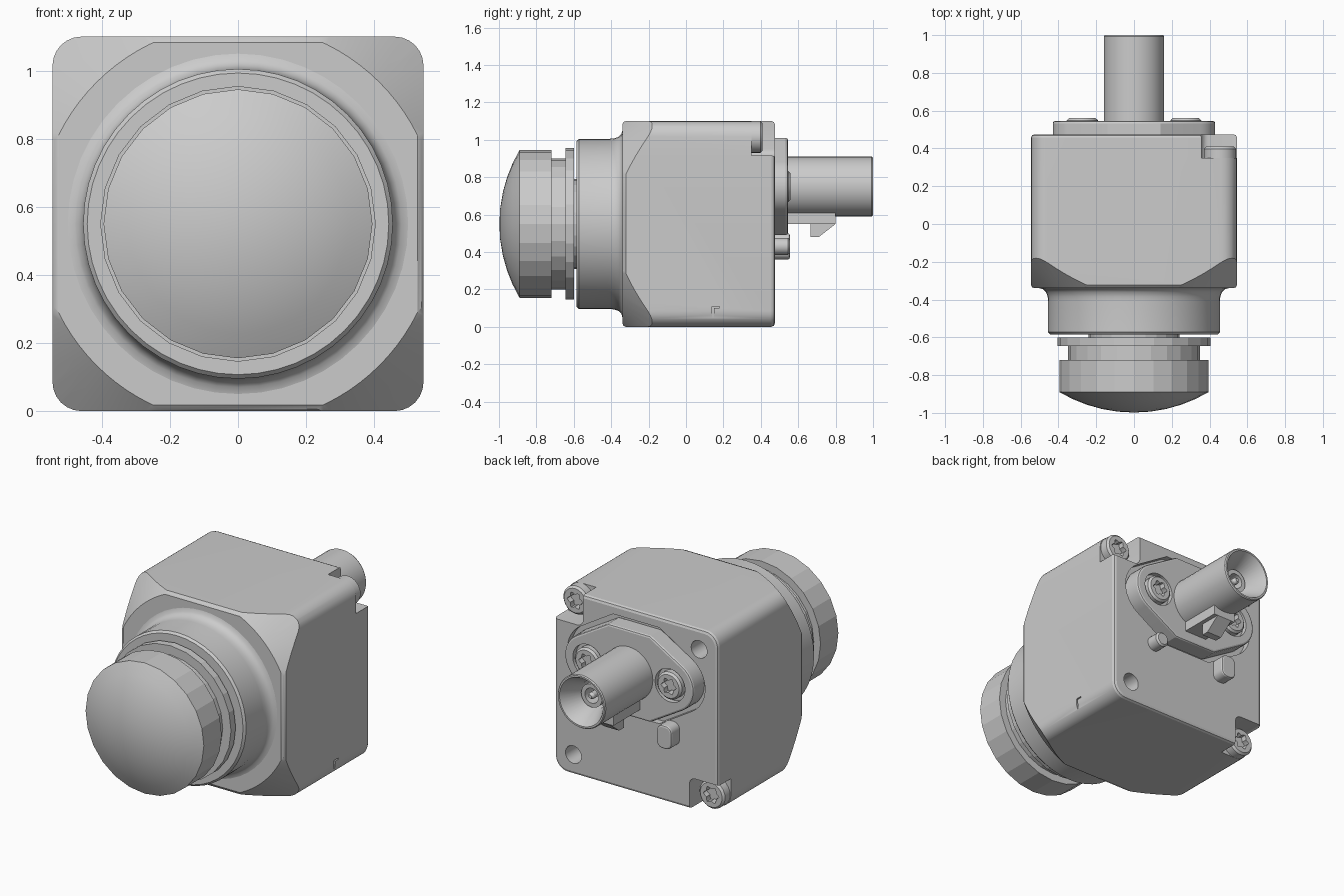
import bpy, bmesh
from math import sin, cos, pi, radians, sqrt

if "Cube" in bpy.data.objects:
    bpy.data.objects.remove(bpy.data.objects["Cube"])


def finish(name, bm, smooth=30):
    bmesh.ops.remove_doubles(bm, verts=bm.verts, dist=1e-5)
    bmesh.ops.recalc_face_normals(bm, faces=bm.faces)
    me = bpy.data.meshes.new(name)
    bm.to_mesh(me)
    bm.free()
    ob = bpy.data.objects.new(name, me)
    bpy.context.collection.objects.link(ob)
    shade(ob, smooth)
    return ob


def shade(ob, angle):
    bpy.ops.object.select_all(action='DESELECT')
    ob.select_set(True)
    bpy.context.view_layer.objects.active = ob
    bpy.ops.object.shade_smooth_by_angle(angle=radians(angle))


def lathe(name, profile, n=48, x=0, z=0.55, smooth=30):
    """Revolve (radius, y) points round an axis parallel to y."""
    bm = bmesh.new()
    vs = [bm.verts.new((x + r, y, z)) for r, y in profile]
    es = [bm.edges.new(p) for p in zip(vs, vs[1:])]
    bmesh.ops.spin(bm, geom=vs + es, cent=(x, 0, z), axis=(0, 1, 0), angle=2 * pi, steps=n)
    return finish(name, bm, smooth)


def prism(name, pts, a, b, axis='y', smooth=30):
    """Extrude (x, z) points along y, or (y, z) points along x."""
    bm = bmesh.new()
    place = (lambda u, v, w: (u, w, v)) if axis == 'y' else (lambda u, v, w: (w, u, v))
    lo, hi = ([bm.verts.new(place(u, v, w)) for u, v in pts] for w in (a, b))
    bm.faces.new(lo)
    bm.faces.new(hi)
    for i in range(len(pts)):
        j = (i + 1) % len(pts)
        bm.faces.new((lo[i], lo[j], hi[j], hi[i]))
    return finish(name, bm, smooth)


def apply(ob, mod):
    bpy.context.view_layer.objects.active = ob
    bpy.ops.object.modifier_apply(modifier=mod.name)


def bevel(ob, width, segs=2):
    m = ob.modifiers.new('bevel', 'BEVEL')
    m.width, m.segments, m.limit_method, m.angle_limit = width, segs, 'ANGLE', radians(50)
    apply(ob, m)


def boolean(ob, cutter, op='DIFFERENCE'):
    cutter.hide_render = True
    m = ob.modifiers.new('cut', 'BOOLEAN')
    m.operation, m.object, m.solver = op, cutter, 'EXACT'
    apply(ob, m)
    bpy.data.objects.remove(cutter)


def arc(cx, cz, r, a0, a1, n=8):
    return [(cx + r * cos(radians(a0 + (a1 - a0) * i / n)),
             cz + r * sin(radians(a0 + (a1 - a0) * i / n))) for i in range(n + 1)]


def rounded_rect(cx, cz, hw, hh, r, n=6):
    pts = []
    for k, (sx, sz) in enumerate([(1, 1), (-1, 1), (-1, -1), (1, -1)]):
        pts += arc(cx + sx * (hw - r), cz + sz * (hh - r), r, 90 * k, 90 * k + 90, n)
    return pts


def flange_outline(grow):
    h, t = 0.26 + grow, 0.14 + grow / 2
    right = arc(0.275, 0.75, 0.155 + grow, -59, 59, 12)
    left = arc(-0.275, 0.75, 0.155 + grow, 121, 239, 12)
    return right + [(t, 0.75 + h), (-t, 0.75 + h)] + left + [(-t, 0.75 - h), (t, 0.75 - h)]


def screw(name, x, z, r, y0, y1):
    """Round head with a six-lobed socket."""
    c = 0.012
    ob = lathe(name, [(0, y0), (r, y0), (r, y1 - c), (r - c, y1), (0, y1)], 32, x, z)
    lobes = [(x + r * k * cos(i * pi / 12), z + r * k * sin(i * pi / 12))
             for i in range(24) for k in [0.52 + 0.1 * cos(i * pi / 2)]]
    boolean(ob, prism('socket_cutter', lobes, y1 - 0.035, y1 + 0.1))
    shade(ob, 30)


# Housing: rounded box, front corners trimmed by a cone
body = prism('housing', rounded_rect(0, 0.55, 0.545, 0.55, 0.085), -0.34, 0.475)
bevel(body, 0.018)
boolean(body, lathe('cone_cutter', [(0, -0.36), (0.569, -0.36), (1.48, 0.6), (0, 0.6)], 96), 'INTERSECT')

# Pocket for the connector flange, corner notches, blind holes
boolean(body, prism('pocket_cutter', flange_outline(0.03), 0.435, 0.6))
for s in (1, -1):
    boolean(body, prism('notch_cutter', rounded_rect(s * 0.46, 0.55 + s * 0.47, 0.105, 0.11, 0.04), 0.35, 0.6))
    boolean(body, lathe('hole_cutter', [(0, 0.35), (0.053, 0.35), (0.053, 0.6), (0, 0.6)], 24,
                        -s * 0.42, 0.55 + s * 0.43))

# Small seam mark on the lower right edge
seam = [(0.14, -0.02), (0.15, -0.02), (0.15, 0.1), (0.18, 0.1), (0.18, 0.108), (0.14, 0.108)]
boolean(body, prism('seam_cutter', seam, 0.535, 0.6, 'x'))
shade(body, 30)

# Lens holder collar with a fillet at its foot
lathe('lens_collar', [(0, -0.3), (0.5, -0.3), (0.5, -0.34), (0.48, -0.346), (0.466, -0.36), (0.457, -0.385),
                      (0.455, -0.41), (0.455, -0.572), (0.443, -0.585), (0, -0.585)], 48)

# Lens: core, lock ring, groove, head and shallow dome
R = (0.395 ** 2 + 0.108 ** 2) / (2 * 0.108)
dome = [(r, -0.998 + R - sqrt(R * R - r * r)) for r in (0.395, 0.325, 0.25, 0.17, 0.085, 0)]
lathe('lens', [(0, -0.57), (0.24, -0.57), (0.24, -0.6), (0.405, -0.6), (0.405, -0.645), (0.35, -0.645),
               (0.35, -0.72), (0.395, -0.72)] + dome, 24, smooth=9)

# Connector flange and its screws
flange = prism('connector_flange', flange_outline(0), 0.43, 0.545)
bevel(flange, 0.012)
for s in (1, -1):
    boolean(flange, lathe('seat_cutter', [(0, 0.515), (0.1, 0.515), (0.1, 0.6), (0, 0.6)], 32, s * 0.275, 0.75))
shade(flange, 30)
for s, side in ((1, 'right'), (-1, 'left')):
    screw('flange_screw_' + side, s * 0.275, 0.75, 0.082, 0.5, 0.56)
    screw('housing_screw_' + side, s * 0.455, 0.55 + s * 0.465, 0.085, 0.34, 0.41)

# Hollow connector barrel, inner sleeve and contact pin
lathe('connector_barrel', [(0, 0.53), (0.16, 0.53), (0.16, 0.993), (0.155, 1.0), (0.145, 1.0), (0.085, 0.88),
                           (0.085, 0.7), (0, 0.7)], 40, z=0.75)
lathe('inner_sleeve', [(0.07, 0.69), (0.07, 0.9), (0.045, 0.9), (0.045, 0.69), (0.07, 0.69)], 32, z=0.75)
lathe('contact_pin', [(0, 0.69), (0.02, 0.69), (0.02, 0.9), (0.01, 0.915), (0, 0.915)], 16, z=0.75)

# Latch under the barrel
prism('latch_base', [(0.53, 0.62), (0.53, 0.55), (0.8, 0.55), (0.8, 0.62)], -0.075, 0.075, 'x')
prism('latch_hook', [(0.665, 0.56), (0.665, 0.48), (0.71, 0.48), (0.8, 0.55), (0.8, 0.56)], -0.05, 0.05, 'x')

# Locating pins on the back
key = prism('oblong_pin', rounded_rect(-0.24, 0.43, 0.05, 0.07, 0.04), 0.46, 0.555)
bevel(key, 0.01)
shade(key, 30)
lathe('round_pin', [(0, 0.46), (0.045, 0.46), (0.045, 0.545), (0.035, 0.555), (0, 0.555)], 24, 0.25, 0.43)
